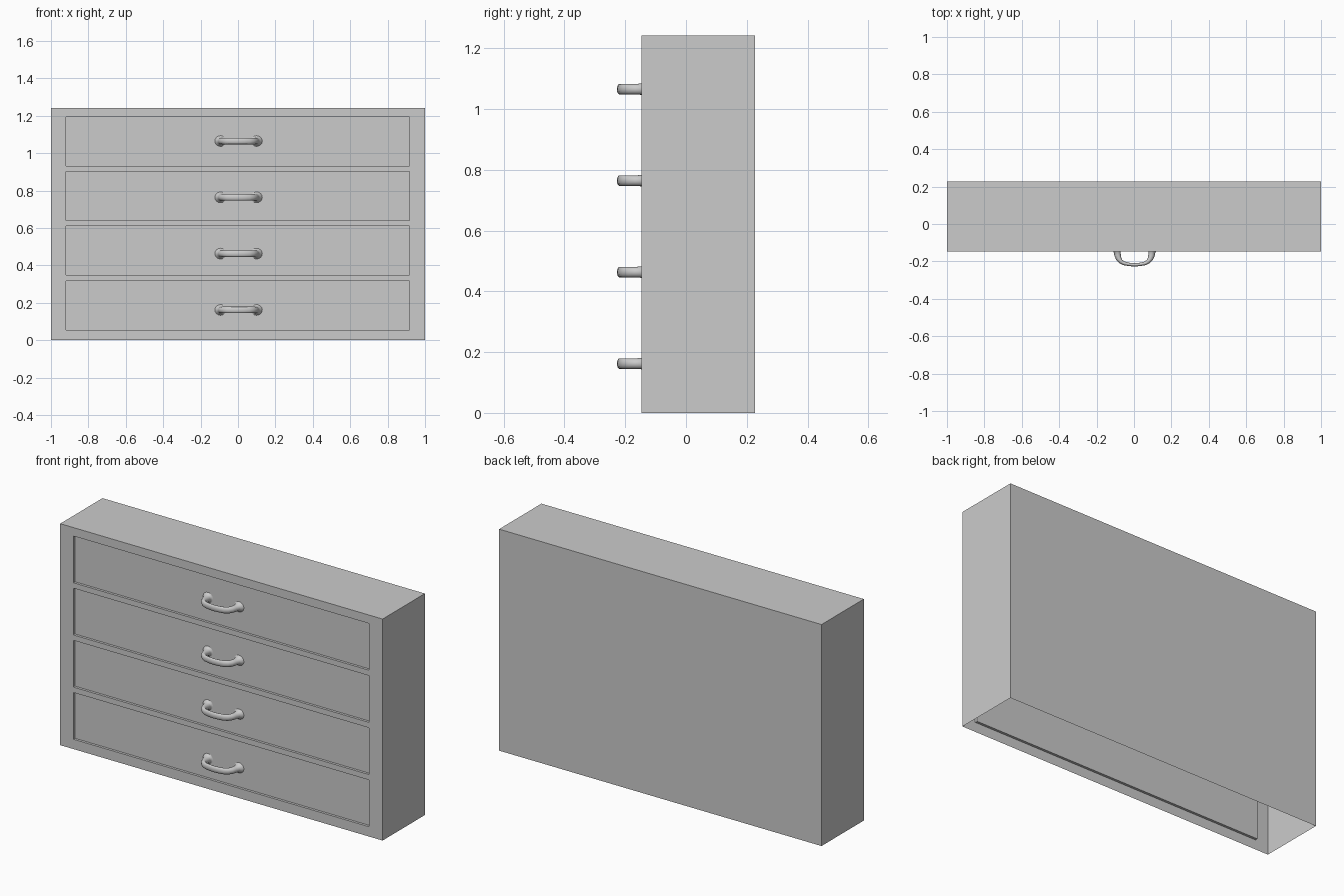
import bpy, bmesh, math
from mathutils import Vector

if "Cube" in bpy.data.objects:
    bpy.data.objects.remove(bpy.data.objects["Cube"])

W, H = 1.0, 1.242
FRONT, BACK = -0.147, 0.2275
DEPTH = 0.014                      # recess of the drawer fronts
PANEL_Y = FRONT + DEPTH
XL, XR = -0.919, 0.916
DRAWERS = [(0.055 + i * 0.2925, 0.317 + i * 0.2925) for i in range(4)]


def make_object(name, bm):
    bmesh.ops.remove_doubles(bm, verts=bm.verts[:], dist=1e-5)
    bmesh.ops.recalc_face_normals(bm, faces=bm.faces[:])
    mesh = bpy.data.meshes.new(name)
    bm.to_mesh(mesh)
    bm.free()
    obj = bpy.data.objects.new(name, mesh)
    bpy.context.collection.objects.link(obj)
    return obj


def quad(bm, *pts):
    bm.faces.new([bm.verts.new(p) for p in pts])


def front_rect(bm, x0, x1, z0, z1, y):
    quad(bm, (x0, y, z0), (x1, y, z0), (x1, y, z1), (x0, y, z1))


# Cabinet shell: thin walls, open underneath, with recessed drawer fronts
bm = bmesh.new()
quad(bm, (W, BACK, 0), (-W, BACK, 0), (-W, BACK, H), (W, BACK, H))
quad(bm, (-W, FRONT, H), (W, FRONT, H), (W, BACK, H), (-W, BACK, H))
quad(bm, (W, FRONT, 0), (W, BACK, 0), (W, BACK, H), (W, FRONT, H))
quad(bm, (-W, BACK, 0), (-W, FRONT, 0), (-W, FRONT, H), (-W, BACK, H))

zs = [0] + [z for d in DRAWERS for z in d] + [H]
for i, (z0, z1) in enumerate(zip(zs, zs[1:])):
    front_rect(bm, -W, XL, z0, z1, FRONT)
    front_rect(bm, XR, W, z0, z1, FRONT)
    if i % 2 == 0:                 # rail between drawers
        front_rect(bm, XL, XR, z0, z1, FRONT)
        continue
    front_rect(bm, XL, XR, z0, z1, PANEL_Y)
    corners = [(XL, z0), (XR, z0), (XR, z1), (XL, z1)]
    for (xa, za), (xb, zb) in zip(corners, corners[1:] + corners[:1]):
        quad(bm, (xa, FRONT, za), (xb, FRONT, zb), (xb, PANEL_Y, zb), (xa, PANEL_Y, za))
make_object("cabinet", bm)

# Handle: half path of (x, y, in-plane radius, vertical radius), mirrored in x
HALF = [(0.096, PANEL_Y, 0.031, 0.029), (0.095, -0.139, 0.024, 0.023),
        (0.093, -0.147, 0.019, 0.0185), (0.091, -0.165, 0.0175, 0.0175),
        (0.085, -0.185, 0.015, 0.0175), (0.074, -0.200, 0.012, 0.0175),
        (0.058, -0.210, 0.010, 0.0175), (0.030, -0.216, 0.009, 0.0175)]
PATH = HALF + [(0, -0.2185, 0.009, 0.0175)] + [(-x, y, a, b) for x, y, a, b in HALF[::-1]]
SIDES = 16


def handle(name, z):
    bm = bmesh.new()
    pts = [Vector((x, y, 0)) for x, y, _, _ in PATH]
    rings = []
    for i, (x, y, a, b) in enumerate(PATH):
        if i in (0, len(PATH) - 1):          # feet lie flat on the drawer
            side = Vector((1 if i == 0 else -1, 0, 0))
        else:
            t = (pts[i + 1] - pts[i - 1]).normalized()
            side = Vector((-t.y, t.x, 0))
        rings.append([bm.verts.new(pts[i] + side * a * math.cos(k * math.tau / SIDES)
                                   + Vector((0.003, 0, z + b * math.sin(k * math.tau / SIDES))))
                      for k in range(SIDES)])
    for r, s in zip(rings, rings[1:]):
        for k in range(SIDES):
            n = (k + 1) % SIDES
            bm.faces.new((r[k], r[n], s[n], s[k]))
    obj = make_object(name, bm)
    for p in obj.data.polygons:
        p.use_smooth = True


for i in range(4):
    handle(f"drawer_handle_{i + 1}", 0.162 + i * 0.301)
